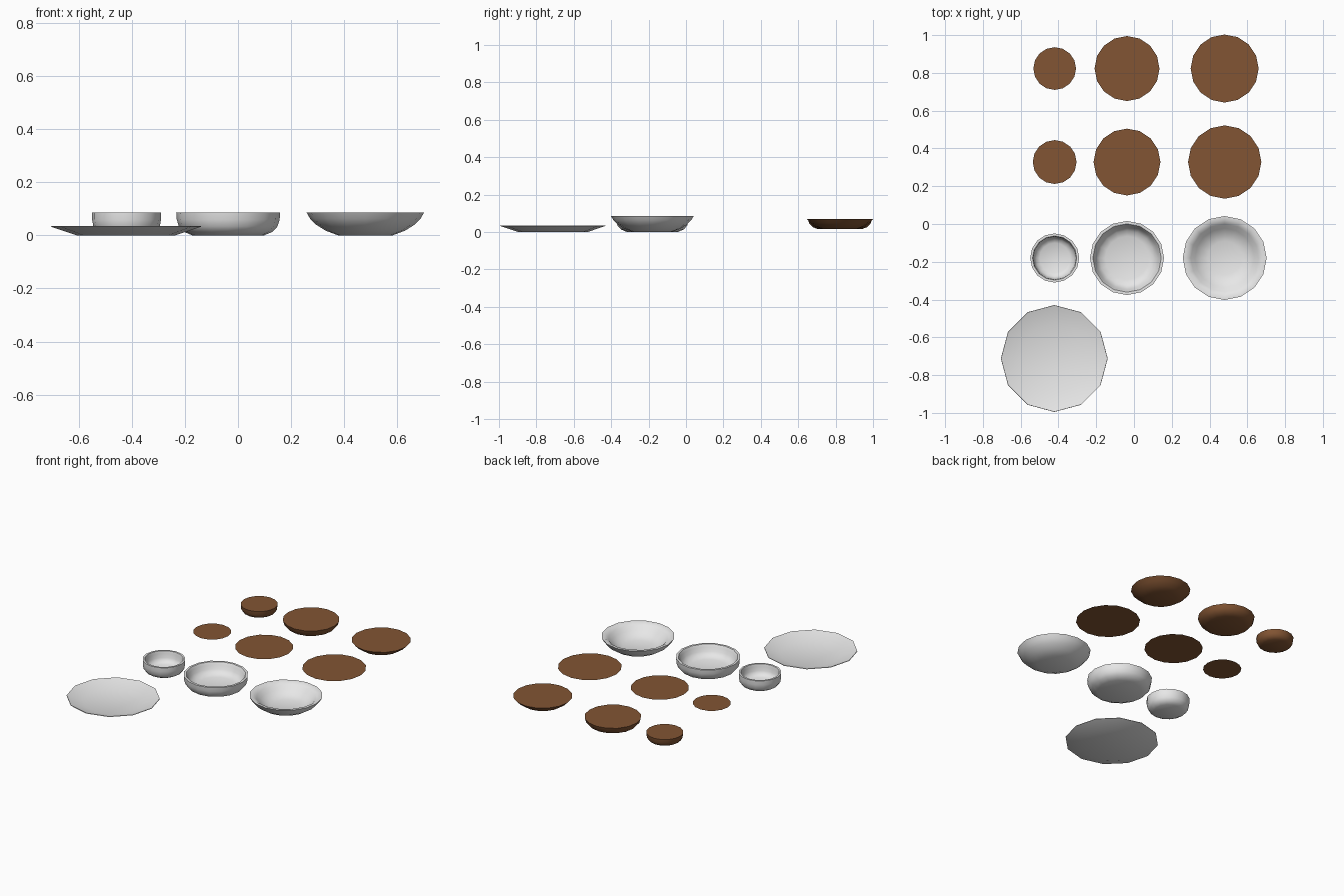
import bpy, bmesh, math

if "Cube" in bpy.data.objects:
    bpy.data.objects.remove(bpy.data.objects["Cube"])


def material(name, color):
    m = bpy.data.materials.new(name)
    m.diffuse_color = (*color, 1)
    m.use_nodes = True
    m.node_tree.nodes["Principled BSDF"].inputs["Base Color"].default_value = m.diffuse_color
    return m


ceramic = material("pale_ceramic", (0.8, 0.8, 0.8))
brown = material("brown_soup", (0.225, 0.09, 0.033))


def lathe(name, profile, loc, mat, sides=16):
    """Spin (radius, z) points round z and cap both ends."""
    bm = bmesh.new()
    rings = []
    for r, z in profile:
        rings.append([bm.verts.new((r * math.cos(2 * math.pi * i / sides),
                                    r * math.sin(2 * math.pi * i / sides), z))
                      for i in range(sides)])
    for a, b in zip(rings, rings[1:]):
        for i in range(sides):
            j = (i + 1) % sides
            bm.faces.new((a[i], a[j], b[j], b[i]))
    if len(rings) > 1:
        bm.faces.new(list(reversed(rings[0])))
    bm.faces.new(rings[-1])
    me = bpy.data.meshes.new(name)
    bm.to_mesh(me)
    bm.free()
    ob = bpy.data.objects.new(name, me)
    ob.location = (loc[0], loc[1], 0)
    me.materials.append(mat)
    bpy.context.collection.objects.link(ob)
    bpy.ops.object.select_all(action='DESELECT')
    ob.select_set(True)
    bpy.context.view_layer.objects.active = ob
    bpy.ops.object.shade_smooth_by_angle(angle=math.radians(40))
    return ob


# size: x position, outer bowl profile, inner profile (= filling shape), surface radius
sizes = {
    "small": (-0.42,
              [(0.088, 0), (0.112, 0.013), (0.125, 0.032), (0.13, 0.06), (0.13, 0.087)],
              [(0.08, 0.015), (0.1, 0.026), (0.11, 0.044), (0.113, 0.071)],
              0.117, 0.116),
    "medium": (-0.037,
               [(0.135, 0), (0.168, 0.014), (0.186, 0.034), (0.194, 0.06), (0.196, 0.087)],
               [(0.115, 0.015), (0.145, 0.026), (0.164, 0.046), (0.172, 0.071)],
               0.181, 0.177),
    "large": (0.48,
              [(0.102, 0), (0.15, 0.018), (0.185, 0.04), (0.208, 0.063), (0.222, 0.087)],
              [(0.09, 0.015), (0.128, 0.028), (0.157, 0.048), (0.18, 0.071)],
              0.203, 0.194),
}

for size, (x, outer, fill, rim, surface) in sizes.items():
    # hollow bowl with flat rim
    lathe(size + "_bowl", outer + [(rim, 0.087)] + fill[::-1], (x, -0.18), ceramic)
    # flat soup surface
    lathe(size + "_soup_surface", [(surface, 0.075)], (x, 0.328), brown)
    # solid soup filling
    lathe(size + "_soup_filling", fill, (x, 0.823), brown)

# shallow twelve-sided plate
lathe("plate", [(0.185, 0), (0.283, 0.033), (0.282, 0.036), (0.184, 0.004)],
      (-0.422, -0.712), ceramic, sides=12)
